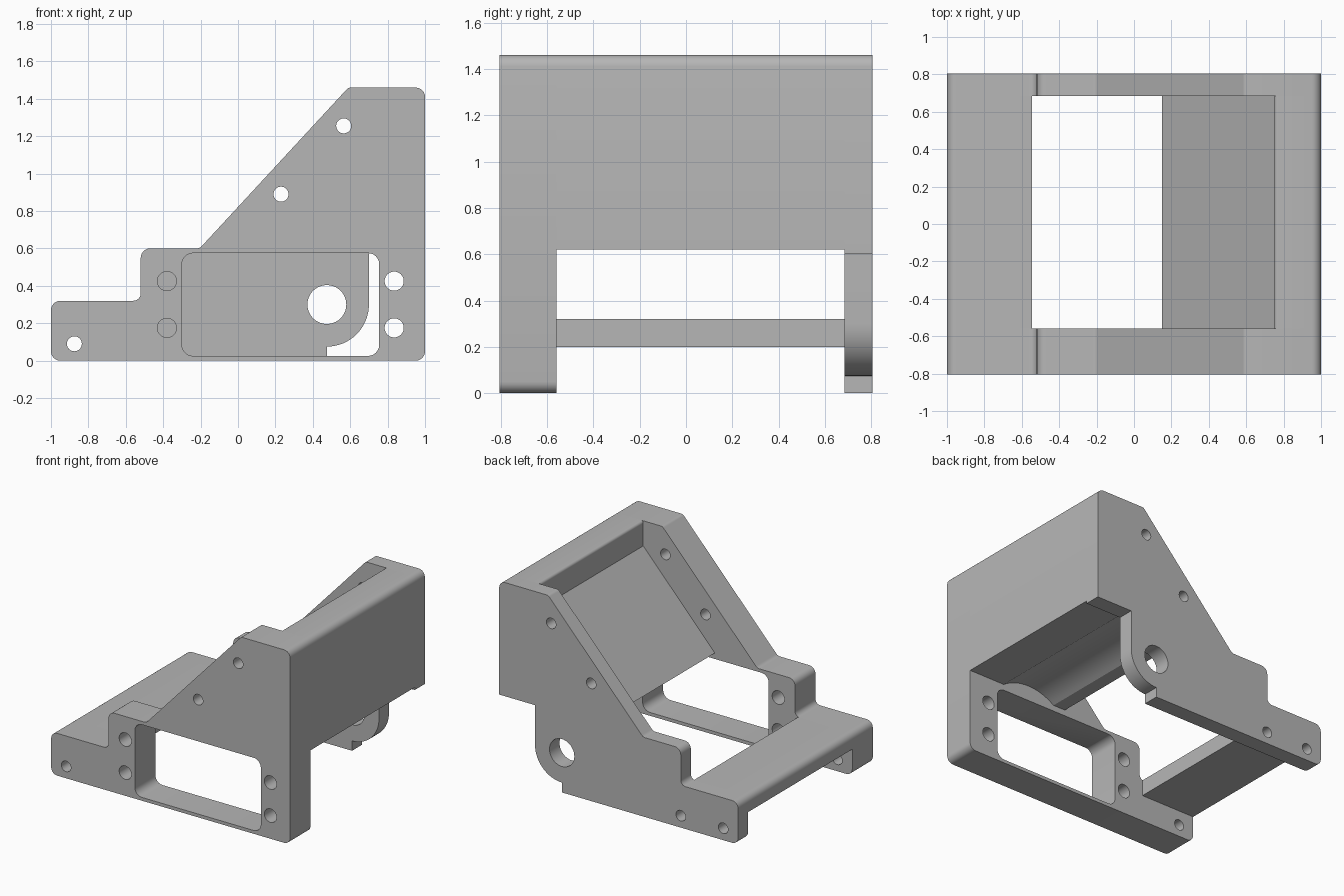
import bpy
import bmesh
from math import sin, cos, pi, radians, asin, tan
from mathutils import Vector, Matrix

cube = bpy.data.objects.get("Cube")
if cube:
    bpy.data.objects.remove(cube, do_unlink=True)

GREY = (0.47, 0.47, 0.47, 1)
mat = bpy.data.materials.new("plain grey")
mat.use_nodes = True
mat.diffuse_color = GREY
mat.node_tree.nodes["Principled BSDF"].inputs["Base Color"].default_value = GREY


def arc(cx, cz, r, start, end, steps=16):
    """Points on a circular arc, angles in degrees."""
    angles = [radians(start + (end - start) * i / steps) for i in range(steps + 1)]
    return [(cx + r * cos(a), cz + r * sin(a)) for a in angles]


def circle(cx, cz, r):
    return arc(cx, cz, r, 0, 360, 40)[:-1]


def rounded(corners, steps=6):
    """Outline from (x, z, fillet radius) corners."""
    out = []
    for i, (x, z, r) in enumerate(corners):
        p = Vector((x, z))
        if r == 0:
            out.append((x, z))
            continue
        nxt = corners[(i + 1) % len(corners)]
        a = (Vector(corners[i - 1][:2]) - p).normalized()
        b = (Vector(nxt[:2]) - p).normalized()
        half = a.angle(b) / 2
        centre = p + (a + b).normalized() * (r / sin(half))
        u = p + a * (r / tan(half)) - centre
        v = p + b * (r / tan(half)) - centre
        sweep = pi - 2 * half
        for k in range(steps + 1):
            t = k / steps
            q = centre + (u * sin((1 - t) * sweep) + v * sin(t * sweep)) / sin(sweep)
            out.append((q.x, q.y))
    return out


def prism(name, y0, y1, outline, holes=()):
    """Extrude a side profile with holes between two y positions."""
    curve = bpy.data.curves.new(name, "CURVE")
    curve.dimensions = "2D"
    curve.fill_mode = "BOTH"
    curve.extrude = (y1 - y0) / 2
    for loop in (outline, *holes):
        spline = curve.splines.new("POLY")
        spline.points.add(len(loop) - 1)
        for point, (x, z) in zip(spline.points, loop):
            point.co = (x, z, 0, 1)
        spline.use_cyclic_u = True
    temp = bpy.data.objects.new(name + " profile", curve)
    bpy.context.collection.objects.link(temp)
    graph = bpy.context.evaluated_depsgraph_get()
    mesh = bpy.data.meshes.new_from_object(temp.evaluated_get(graph))
    bpy.data.objects.remove(temp, do_unlink=True)
    bpy.data.curves.remove(curve)
    # Stand the profile upright and weld the caps to the sides
    mesh.transform(Matrix.Translation((0, (y0 + y1) / 2, 0)) @ Matrix.Rotation(pi / 2, 4, "X"))
    bm = bmesh.new()
    bm.from_mesh(mesh)
    bmesh.ops.remove_doubles(bm, verts=bm.verts, dist=0.0001)
    bmesh.ops.recalc_face_normals(bm, faces=bm.faces)
    bm.to_mesh(mesh)
    bm.free()
    mesh.materials.clear()
    mesh.materials.append(mat)
    obj = bpy.data.objects.new(name, mesh)
    bpy.context.collection.objects.link(obj)
    bpy.ops.object.select_all(action="DESELECT")
    obj.select_set(True)
    bpy.context.view_layer.objects.active = obj
    bpy.ops.object.shade_smooth_by_angle(angle=radians(30))
    return obj


FRONT, FRONT_IN, BACK_IN, BACK = -0.805, -0.56, 0.685, 0.805
PIVOT = (0.475, 0.3)

# Stepped and sloping upper edge shared by both side plates
upper_edge = [(1, 1.46, 0.05), (0.59, 1.46, 0.03), (-0.205, 0.6, 0.04),
              (-0.52, 0.6, 0.05), (-0.52, 0.32, 0.04), (-1, 0.32, 0.05), (-1, 0, 0.05)]
shared_holes = [circle(0.565, 1.255, 0.04), circle(0.23, 0.89, 0.04),
                circle(-0.875, 0.09, 0.04)]

# Front plate with window and four bolt holes
window = rounded([(-0.3, 0.025, 0.06), (0.755, 0.025, 0.06),
                  (0.755, 0.575, 0.06), (-0.3, 0.575, 0.06)])
bolts = [circle(x, z, 0.051) for x in (-0.38, 0.835) for z in (0.175, 0.425)]
prism("front_plate", FRONT, FRONT_IN, rounded(upper_edge + [(1, 0, 0.05)]),
      [window, *bolts, *shared_holes])

# Back plate with round pivot lug
lug = [(PIVOT[0], 0)] + arc(*PIVOT, 0.225, -90, 0) + [(0.7, 0.6), (1, 0.6)]
prism("back_plate", BACK_IN, BACK,
      rounded(upper_edge + [(x, z, 0) for x, z in lug]),
      [circle(*PIVOT, 0.104), circle(-0.52, 0.09, 0.04), *shared_holes])

# Sloping bridge block with a curved clearance underneath
reach = 0.39
edge = asin((0.62 - PIVOT[1]) / reach) * 180 / pi
clearance = arc(*PIVOT, reach, 180 - edge, edge)
prism("sloped_bridge", FRONT_IN, BACK_IN,
      rounded([(0.15, 0.62, 0)] + [(x, z, 0) for x, z in clearance]
              + [(1, 0.62, 0), (1, 1.46, 0.05), (0.75, 1.46, 0.02), (0.75, 1.27, 0)]))

# Low cross bar at the short end
prism("cross_bar", FRONT_IN, BACK_IN,
      rounded([(-1, 0.2, 0), (-0.545, 0.2, 0), (-0.545, 0.32, 0), (-1, 0.32, 0.05)]))
